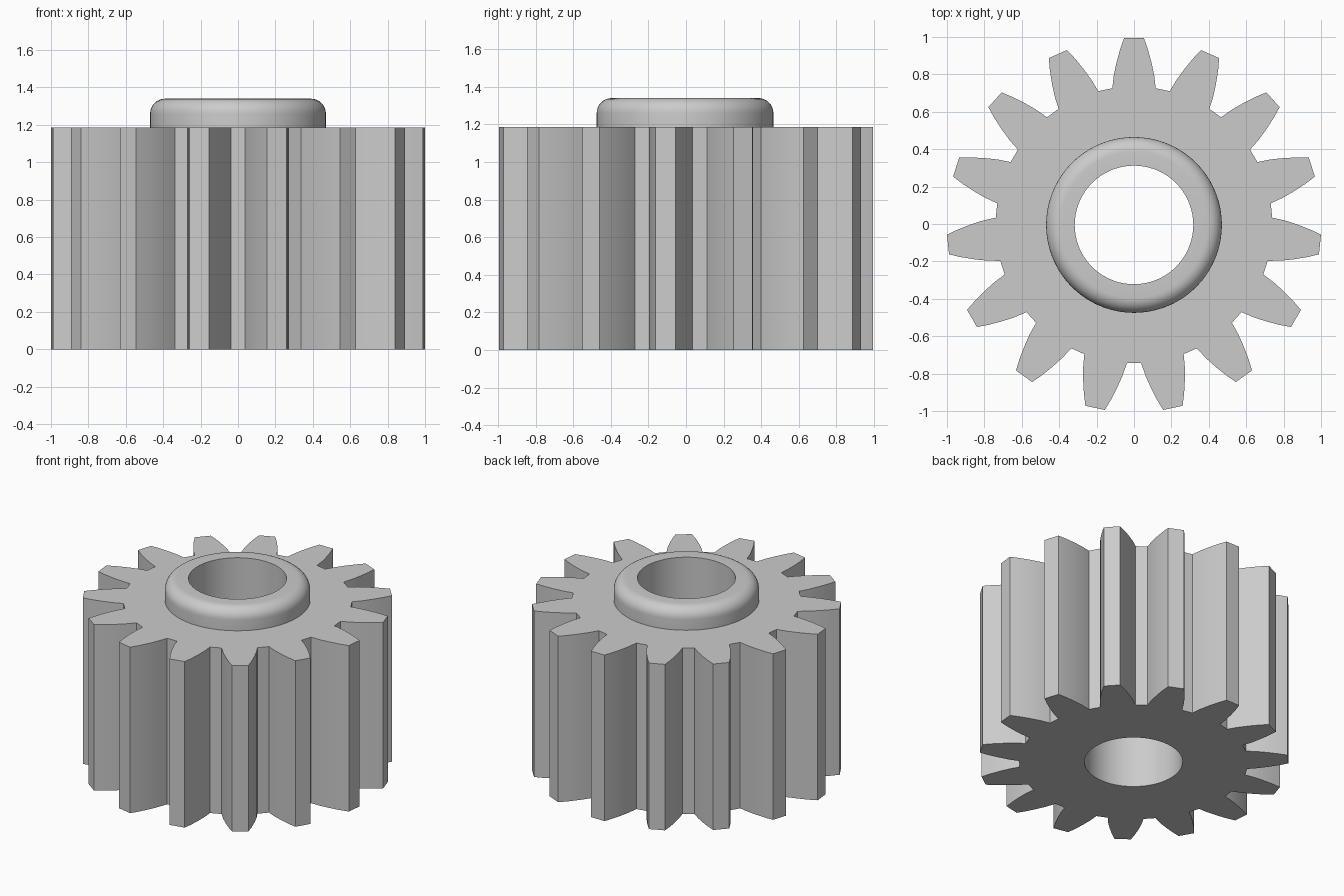
import bpy, bmesh, math
from mathutils import Matrix, Vector

cube = bpy.data.objects.get("Cube")
if cube:
    bpy.data.objects.remove(cube, do_unlink=True)

TEETH = 15
SEGMENTS = 72
BORE = 0.317
HUB = 0.47
BODY_TOP = 1.185
HUB_TOP = 1.34
ROUND = 0.08
CENTRE_Y = -0.005

steel = bpy.data.materials.new("steel_grey")
steel.use_nodes = True
colour = (0.6, 0.6, 0.6, 1)
steel.diffuse_color = colour
steel.node_tree.nodes["Principled BSDF"].inputs["Base Color"].default_value = colour


def finish(bm, name):
    """Turn the bmesh into a smooth-shaded object with sharp corners."""
    bmesh.ops.recalc_face_normals(bm, faces=bm.faces)
    mesh = bpy.data.meshes.new(name)
    bm.to_mesh(mesh)
    bm.free()
    mesh.materials.append(steel)
    obj = bpy.data.objects.new(name, mesh)
    obj.location.y = CENTRE_Y
    bpy.context.collection.objects.link(obj)
    bpy.ops.object.select_all(action="DESELECT")
    obj.select_set(True)
    bpy.context.view_layer.objects.active = obj
    bpy.ops.object.shade_smooth_by_angle(angle=math.radians(30))
    return obj


def add_loop(bm, points):
    verts = [bm.verts.new(p) for p in points]
    return [bm.edges.new((v, verts[i - 1])) for i, v in enumerate(verts)]


# Gear body: one tooth outline, mirrored, repeated around, with a round bore
flank = [(0.116, 0.731), (0.108, 0.80), (0.093, 0.87), (0.074, 0.94), (0.053, 1.0)]
tooth = [Vector((x, y, 0)) for x, y in flank]
tooth += [Vector((-x, y, 0)) for x, y in reversed(flank)]
outline = []
for i in range(TEETH):
    turn = Matrix.Rotation(math.tau * i / TEETH, 3, "Z")
    outline += [turn @ p for p in tooth]
bore = [Matrix.Rotation(math.tau * i / SEGMENTS, 3, "Z") @ Vector((BORE, 0, 0))
        for i in range(SEGMENTS)]

bm = bmesh.new()
edges = add_loop(bm, outline) + add_loop(bm, bore)
bmesh.ops.triangle_fill(bm, edges=edges, use_beauty=True, normal=(0, 0, 1))
top = bmesh.ops.extrude_face_region(bm, geom=bm.faces[:])["geom"]
bmesh.ops.translate(bm, vec=(0, 0, BODY_TOP),
                    verts=[g for g in top if isinstance(g, bmesh.types.BMVert)])
finish(bm, "gear_body")

# Hub collar: rounded profile spun about the axis, open where it meets the body
profile = [(HUB, BODY_TOP)]
for i in range(9):
    a = math.pi / 2 * i / 8
    profile.append((HUB - ROUND + ROUND * math.cos(a), HUB_TOP - ROUND + ROUND * math.sin(a)))
profile += [(BORE, HUB_TOP), (BORE, BODY_TOP)]

bm = bmesh.new()
verts = [bm.verts.new((r, 0, z)) for r, z in profile]
path = [bm.edges.new(pair) for pair in zip(verts, verts[1:])]
bmesh.ops.spin(bm, geom=verts + path, cent=(0, 0, 0), axis=(0, 0, 1),
               angle=math.tau, steps=SEGMENTS)
bmesh.ops.remove_doubles(bm, verts=bm.verts, dist=0.0001)
hub = finish(bm, "hub_collar")
